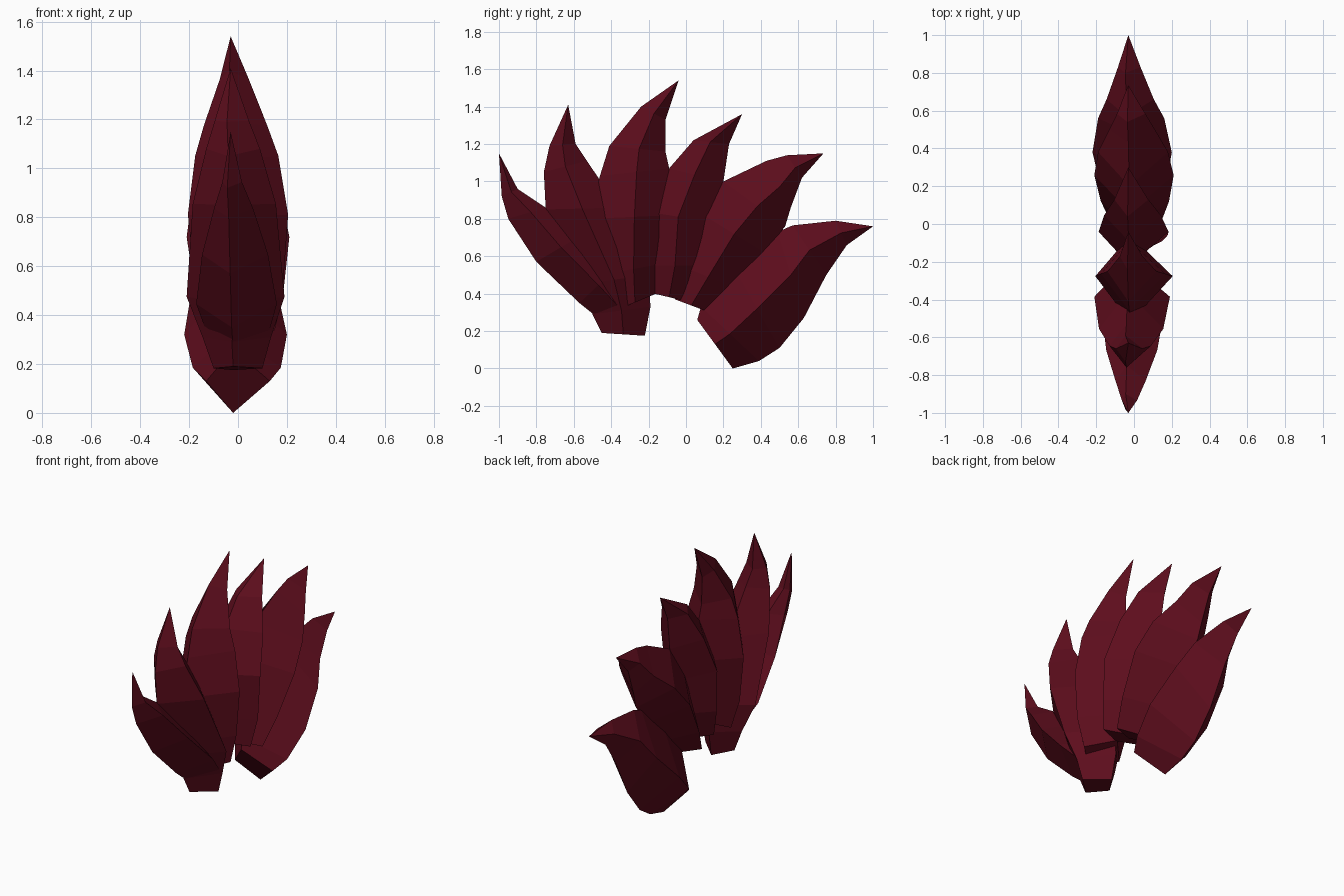
import bpy, bmesh

mat = bpy.data.materials.new("dark_red")
mat.diffuse_color = (0.11, 0.004, 0.012, 1)


def spike(name, front, back, widths, tip, ridge=0.5, shift=0.01):
    """Diamond-section tuft lofted between a front and a back edge (y, z), root to tip."""
    bm = bmesh.new()
    rings = []
    n = len(front)
    for i, ((fy, fz), (by, bz), w) in enumerate(zip(front, back, widths)):
        my, mz = fy + (by - fy) * ridge, fz + (bz - fz) * ridge
        cx = shift - 0.03 * i / n
        rings.append([bm.verts.new(c) for c in
                      ((cx - 0.02, fy, fz), (cx + w, my, mz),
                       (cx - 0.02, by, bz), (cx - w, my, mz))])
    for a, b in zip(rings, rings[1:]):
        for k in range(4):
            j = (k + 1) % 4
            bm.faces.new((a[k], a[j], b[j], b[k]))
    apex = bm.verts.new((-0.03, *tip))
    for k in range(4):
        bm.faces.new((rings[-1][k], rings[-1][(k + 1) % 4], apex))
    bm.faces.new(rings[0][::-1])
    bmesh.ops.recalc_face_normals(bm, faces=bm.faces)
    me = bpy.data.meshes.new(name)
    bm.to_mesh(me)
    bm.free()
    me.materials.append(mat)
    ob = bpy.data.objects.new(name, me)
    bpy.context.collection.objects.link(ob)


# Tufts from the forehead to the nape
spike("tuft_1_front",
      [(-0.47, 0.27), (-0.57, 0.35), (-0.80, 0.57), (-0.95, 0.80), (-0.985, 0.92)],
      [(-0.25, 0.33), (-0.40, 0.51), (-0.58, 0.70), (-0.75, 0.86), (-0.90, 0.96)],
      [0.12, 0.165, 0.135, 0.08, 0.04], (-1.0, 1.15), 0.6, 0.0)

# This tuft's stub reaches below the others
spike("tuft_2",
      [(-0.45, 0.19), (-0.50, 0.29), (-0.57, 0.45), (-0.75, 0.85), (-0.76, 1.05), (-0.73, 1.19)],
      [(-0.22, 0.175), (-0.19, 0.33), (-0.20, 0.50), (-0.36, 0.86), (-0.53, 1.11), (-0.59, 1.20)],
      [0.10, 0.14, 0.20, 0.17, 0.11, 0.07], (-0.63, 1.41), 0.5, 0.0)

spike("tuft_3",
      [(-0.40, 0.30), (-0.45, 0.50), (-0.52, 0.80), (-0.46, 1.03), (-0.41, 1.19), (-0.24, 1.40)],
      [(-0.16, 0.40), (-0.13, 0.56), (-0.06, 0.82), (-0.09, 1.07), (-0.11, 1.16), (-0.11, 1.33)],
      [0.13, 0.18, 0.205, 0.17, 0.13, 0.06], (-0.04, 1.54), 0.53)

spike("tuft_4",
      [(-0.17, 0.40), (-0.20, 0.55), (-0.22, 0.84), (-0.09, 1.07), (0.04, 1.22)],
      [(0.00, 0.36), (0.10, 0.55), (0.16, 0.78), (0.20, 1.00), (0.23, 1.20)],
      [0.14, 0.175, 0.185, 0.15, 0.09], (0.30, 1.36), 0.47)

spike("tuft_5",
      [(-0.06, 0.37), (-0.03, 0.55), (0.06, 0.84), (0.20, 1.00), (0.43, 1.11), (0.54, 1.14)],
      [(0.10, 0.31), (0.24, 0.44), (0.42, 0.62), (0.53, 0.76), (0.56, 0.86), (0.62, 1.02)],
      [0.14, 0.18, 0.21, 0.185, 0.12, 0.075], (0.735, 1.15), 0.55)

spike("tuft_6_back",
      [(0.06, 0.26), (0.08, 0.33), (0.26, 0.53), (0.49, 0.73), (0.57, 0.765), (0.80, 0.79)],
      [(0.25, 0.00), (0.39, 0.04), (0.50, 0.11), (0.63, 0.27), (0.75, 0.50), (0.86, 0.66)],
      [0.13, 0.18, 0.21, 0.175, 0.125, 0.06], (1.0, 0.76), 0.5, 0.0)
